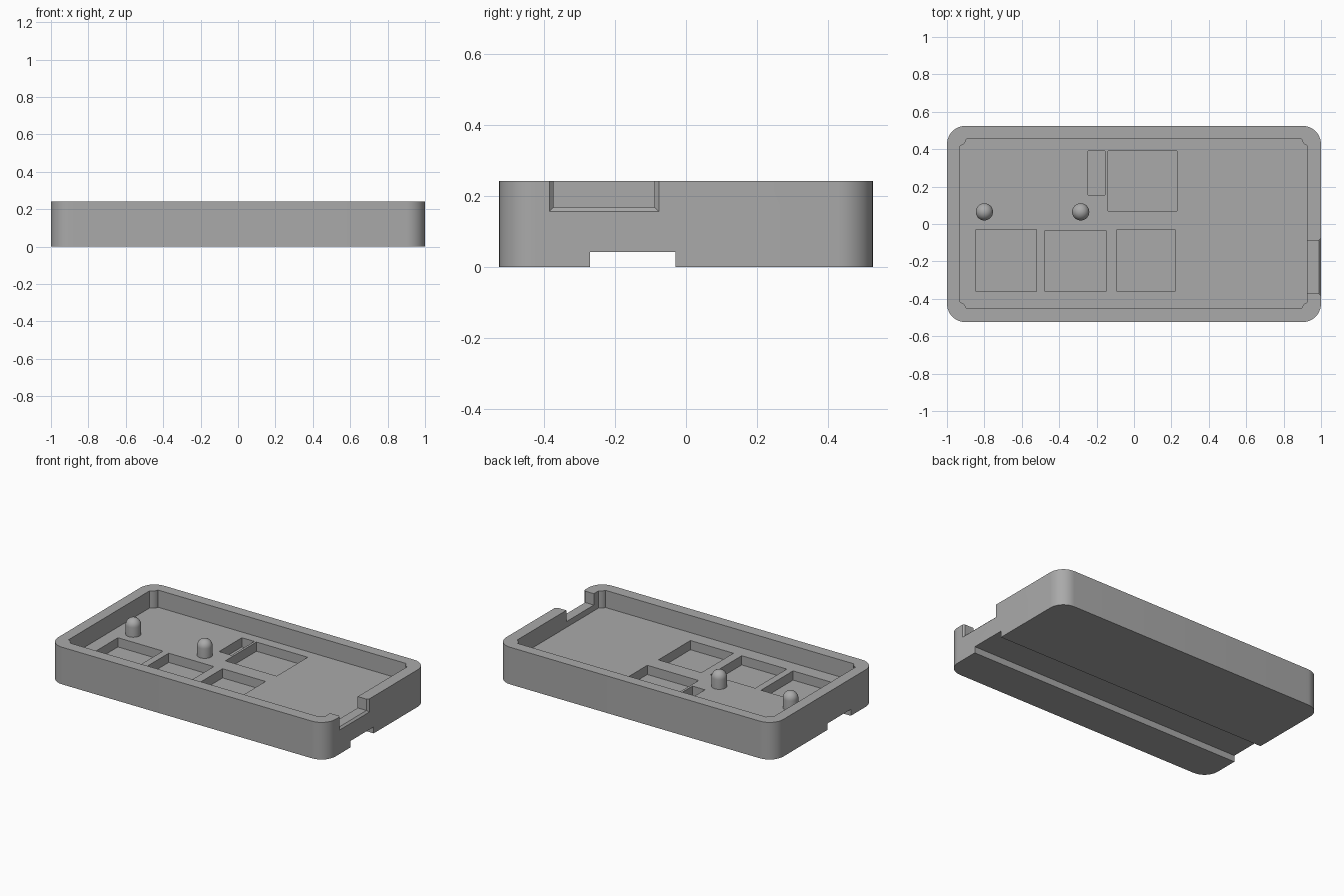
import bpy, bmesh, math
from mathutils import Matrix, Vector

cube = bpy.data.objects.get("Cube")
if cube:
    bpy.data.objects.remove(cube, do_unlink=True)

HEIGHT, FLOOR, POCKET_FLOOR = 0.242, 0.13, 0.07

gray = bpy.data.materials.new("plain gray")
gray.use_nodes = True
color = (0.4, 0.4, 0.4, 1)
gray.diffuse_color = color
gray.node_tree.nodes["Principled BSDF"].inputs["Base Color"].default_value = color


def add_object(name, bm):
    bmesh.ops.recalc_face_normals(bm, faces=bm.faces)
    mesh = bpy.data.meshes.new(name)
    bm.to_mesh(mesh)
    bm.free()
    mesh.materials.append(gray)
    obj = bpy.data.objects.new(name, mesh)
    bpy.context.collection.objects.link(obj)
    return obj


def box(name, x0, x1, y0, y1, z0, z1, radius=0):
    bm = bmesh.new()
    bmesh.ops.create_cube(bm, size=1)
    for v in bm.verts:
        v.co = Vector((x1 if v.co.x > 0 else x0,
                       y1 if v.co.y > 0 else y0,
                       z1 if v.co.z > 0 else z0))
    if radius:
        upright = [e for e in bm.edges
                   if abs(e.verts[0].co.z - e.verts[1].co.z) > 0.01]
        bmesh.ops.bevel(bm, geom=upright, offset=radius, segments=12,
                        profile=0.5, affect='EDGES')
    return add_object(name, bm)


def domed_pin(name, x, y, z_flat, z_dome, radius):
    """Cylinder with a flat end at z_flat and a round tip at z_dome."""
    sign = 1 if z_dome > z_flat else -1
    length = abs(z_dome - z_flat)
    bm = bmesh.new()
    bmesh.ops.create_uvsphere(bm, u_segments=32, v_segments=16, radius=radius)
    lower = [v for v in bm.verts if v.co.z < -0.0001]
    bmesh.ops.delete(bm, geom=lower, context='VERTS')
    rim = [e for e in bm.edges if e.is_boundary]
    ring = bmesh.ops.extrude_edge_only(bm, edges=rim)["geom"]
    for v in ring:
        if isinstance(v, bmesh.types.BMVert):
            v.co.z = radius - length
    bmesh.ops.holes_fill(bm, edges=[e for e in bm.edges if e.is_boundary])
    for v in bm.verts:
        v.co = Vector((x + v.co.x, y + v.co.y, z_dome + sign * (v.co.z - radius)))
    return add_object(name, bm)


def cylinder(name, x, y, z0, z1, radius):
    bm = bmesh.new()
    bmesh.ops.create_cone(bm, cap_ends=True, segments=32, radius1=radius,
                          radius2=radius, depth=z1 - z0,
                          matrix=Matrix.Translation((x, y, (z0 + z1) / 2)))
    return add_object(name, bm)


def cut(target, cutter):
    mod = target.modifiers.new("cut", 'BOOLEAN')
    mod.operation, mod.solver, mod.object = 'DIFFERENCE', 'EXACT', cutter
    bpy.context.view_layer.objects.active = target
    bpy.ops.object.modifier_apply(modifier=mod.name)
    bpy.data.objects.remove(cutter, do_unlink=True)


def smooth(obj):
    bpy.ops.object.select_all(action='DESELECT')
    obj.select_set(True)
    bpy.context.view_layer.objects.active = obj
    bpy.ops.object.shade_smooth_by_angle(angle=math.radians(30))


# Tray body with rounded upright corners
tray = box("tray", -1, 1, -0.525, 0.525, 0, HEIGHT, radius=0.1)
corners = [(sx * 0.942, sy * 0.463) for sx in (-1, 1) for sy in (-1, 1)]

# Main cavity, leaving round screw bosses in its corners
cavity = box("cavity_cutter", -0.93, 0.925, -0.45, 0.455, FLOOR, 0.5)
for x, y in corners:
    cut(cavity, cylinder("boss_cutter", x, y, 0, 0.6, 0.047))
cut(tray, cavity)

# Rectangular component pockets in the floor
pockets = [(-0.845, -0.52, -0.36, -0.03), (-0.475, -0.15, -0.36, -0.035),
           (-0.09, 0.22, -0.36, -0.03), (-0.14, 0.23, 0.07, 0.39),
           (-0.245, -0.155, 0.155, 0.39)]
for x0, x1, y0, y1 in pockets:
    cut(tray, box("pocket_cutter", x0, x1, y0, y1, POCKET_FLOOR, 0.2))

# Channel along the underside
cut(tray, box("channel_cutter", -1.2, 1.2, -0.27, -0.03, -0.1, 0.042))

# Cable notch in the left end wall, with a chamfered outer mouth
cut(tray, box("notch_cutter", 0.9, 1.1, -0.372, -0.088, 0.168, 0.4))
mouth = box("mouth_cutter", 0.988, 1.012, -0.396, -0.064, 0.144, 0.4)
for v in mouth.data.vertices:
    if v.co.x < 1:
        v.co.y = -0.372 if v.co.y < -0.2 else -0.088
        v.co.z = max(v.co.z, 0.168)
cut(tray, mouth)

# Round-bottomed screw holes
for x, y in corners:
    cut(tray, domed_pin("hole_cutter", x, y, 0.3, 0.13, 0.03))
smooth(tray)

# Domed locating posts
for name, x in (("right_post", -0.8), ("middle_post", -0.285)):
    smooth(domed_pin(name, x, 0.065, FLOOR - 0.01, 0.238, 0.046))
